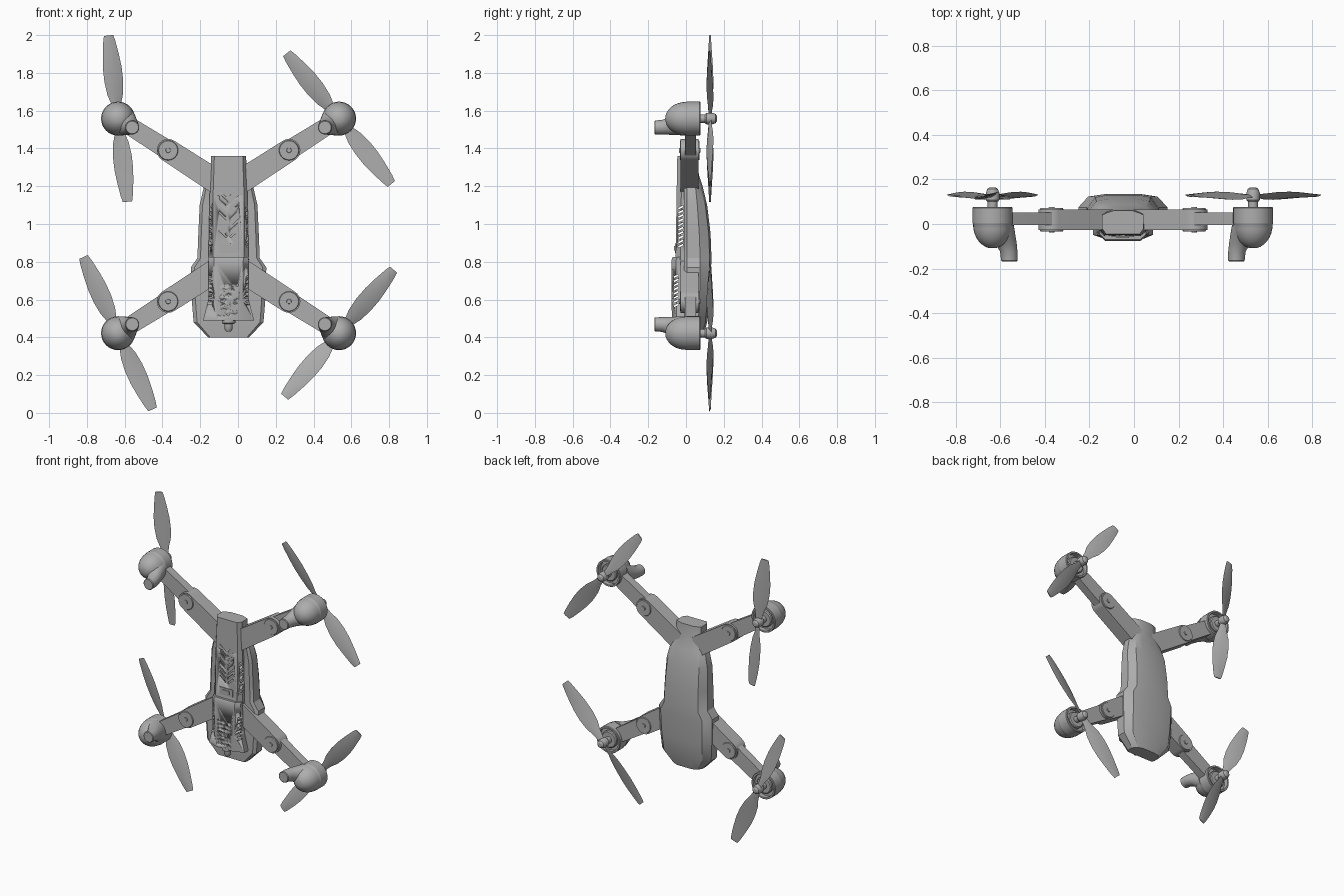
import bpy, bmesh
from math import sin, cos, pi, radians, atan2, hypot
from mathutils import Matrix, Vector

cube = bpy.data.objects.get("Cube")
if cube:
    bpy.data.objects.remove(cube)

CX = -0.05  # centre line of the airframe

grey = bpy.data.materials.new("matte grey")
grey.use_nodes = True
grey.diffuse_color = (0.42, 0.42, 0.42, 1)
grey.node_tree.nodes["Principled BSDF"].inputs["Base Color"].default_value = (0.42, 0.42, 0.42, 1)


def finish(name, bm):
    bmesh.ops.recalc_face_normals(bm, faces=bm.faces)
    me = bpy.data.meshes.new(name)
    bm.to_mesh(me)
    bm.free()
    me.materials.append(grey)
    me.shade_smooth()
    me.set_sharp_from_angle(angle=radians(32))
    ob = bpy.data.objects.new(name, me)
    bpy.context.collection.objects.link(ob)
    return ob


def loft(name, rings):
    """Skin a list of equal-length point rings and cap both ends."""
    bm = bmesh.new()
    rows = [[bm.verts.new(p) for p in ring] for ring in rings]
    n = len(rows[0])
    for a, b in zip(rows, rows[1:]):
        for i in range(n):
            j = (i + 1) % n
            bm.faces.new((a[i], a[j], b[j], b[i]))
    bm.faces.new(rows[0])
    bm.faces.new(rows[-1])
    return finish(name, bm)


def ring_y(x, z, r, y, n=32):
    return [(x + r * cos(2 * pi * i / n), y, z + r * sin(2 * pi * i / n)) for i in range(n)]


def lathe_y(name, x, z, profile, n=32):
    return loft(name, [ring_y(x, z, r, y, n) for r, y in profile])


def prism(name, outline, y0, y1):
    return loft(name, [[(x, y, z) for x, z in outline] for y in (y0, y1)])


def rect(x, z, w, h):
    return [(x - w, z - h), (x + w, z - h), (x + w, z + h), (x - w, z + h)]


# Back shell: faceted sections (z, half width, front y, side y, back y)
def shell_ring(z, w, y0, ys, yb):
    half = [(w * 0.9, y0), (w, y0 + 0.015), (w, ys), (w * 0.78, yb - 0.01), (w * 0.45, yb)]
    pts = half + [(-x, y) for x, y in reversed(half)]
    return [(CX + x, y, z) for x, y in pts]


loft("body_shell", [shell_ring(*s) for s in (
    (1.36, 0.093, -0.03, 0.04, 0.06),
    (1.26, 0.093, -0.03, 0.045, 0.068),
    (1.2, 0.13, -0.01, 0.05, 0.088),
    (1.1, 0.153, -0.01, 0.06, 0.112),
    (0.95, 0.16, -0.01, 0.07, 0.13),
    (0.82, 0.165, -0.01, 0.075, 0.135),
    (0.77, 0.2, -0.01, 0.075, 0.133),
    (0.6, 0.195, -0.01, 0.072, 0.124),
    (0.48, 0.185, -0.01, 0.065, 0.112),
    (0.4, 0.108, -0.005, 0.05, 0.09))])


# Belly spine: trapezoid sections (z, front half width, back half width, front y)
def spine_ring(z, wf, wb, yf):
    half = [(wf, yf), (wb, yf + 0.025), (wb, 0.0)]
    return [(CX + x, y, z) for x, y in half + [(-x, y) for x, y in reversed(half)]]


upper_spine = loft("upper_spine", [spine_ring(*s) for s in (
    (1.36, 0.075, 0.093, -0.046), (1.15, 0.082, 0.1, -0.05), (0.81, 0.082, 0.107, -0.055))])
lower_spine = loft("lower_spine", [spine_ring(*s) for s in (
    (0.825, 0.078, 0.105, -0.07), (0.81, 0.078, 0.105, -0.077),
    (0.6, 0.068, 0.107, -0.077), (0.49, 0.06, 0.135, -0.074))])


# Vents are cut into the spine parts
def cut(target, boxes):
    bm = bmesh.new()
    for centre, size, axis, angle in boxes:
        m = Matrix.Translation(centre) @ Matrix.Rotation(angle, 4, axis) @ Matrix.Diagonal((*size, 1))
        bmesh.ops.create_cube(bm, size=1, matrix=m)
    cutter = finish("vent_cutter", bm)
    cutter.hide_render = True
    mod = target.modifiers.new("vents", "BOOLEAN")
    mod.operation, mod.solver, mod.object = "DIFFERENCE", "EXACT", cutter
    graph = bpy.context.evaluated_depsgraph_get()
    me = bpy.data.meshes.new_from_object(target.evaluated_get(graph))
    target.modifiers.clear()
    target.data = me
    bpy.data.objects.remove(cutter)


side_slots = [((CX, -0.028, 0.885 + 0.0225 * i), (0.5, 0.028, 0.008), "X", 0.45) for i in range(10)]
chevrons = [((CX + s * 0.03, -0.06, 0.95 + 0.031 * i), (0.055, 0.03, 0.01), "Y", -s * 0.75)
            for i in range(8) for s in (-1, 1)]
cut(upper_spine, side_slots + chevrons)

low_slots = [((CX, -0.052, 0.57 + 0.022 * i), (0.5, 0.026, 0.008), "X", 0.45) for i in range(8)]
holes = [((CX + 0.023 * c, -0.08, 0.52 + 0.026 * r), (0.011, 0.02, 0.011), "Y", pi / 4)
         for c in range(-2, 3) for r in range(7)]
cut(lower_spine, low_slots + holes)

# Power button and camera below the spine
prism("button_frame", rect(CX, 0.872, 0.05, 0.025), -0.059, -0.05)
prism("power_button", rect(CX, 0.872, 0.028, 0.012), -0.063, -0.055)


def ring_z(r, z, n=24):
    return [(CX + r * cos(2 * pi * i / n), -0.04 + r * sin(2 * pi * i / n), z) for i in range(n)]


loft("camera", [ring_z(r, z) for r, z in (
    (0.036, 0.5), (0.036, 0.475), (0.022, 0.47), (0.022, 0.445), (0.014, 0.432))])


# Tapered bar, rounded at its start
def bar(x0, z0, x1, z1, r0, r1):
    a = atan2(z1 - z0, x1 - x0)
    arc = [(x0 + r0 * cos(a + pi / 2 + pi * i / 16), z0 + r0 * sin(a + pi / 2 + pi * i / 16))
           for i in range(17)]
    return arc + [(x1 + r1 * sin(a), z1 - r1 * cos(a)), (x1 - r1 * sin(a), z1 + r1 * cos(a))]


# Two-bladed propeller with pitched, lens-shaped sections
def propeller(name, x, z, angle, spin):
    for k in range(2):
        a = radians(angle) + k * pi
        along = Vector((cos(a), 0, sin(a)))
        across = Vector((-sin(a), 0, cos(a)))
        rings = []
        for r, w, pitch in ((0.01, 0.016, 20), (0.08, 0.029, 24), (0.13, 0.045, 22), (0.2, 0.053, 20),
                            (0.27, 0.052, 17), (0.34, 0.044, 14), (0.41, 0.033, 11), (0.443, 0.025, 9)):
            p = radians(pitch) * spin
            chord = across * cos(p) + Vector((0, sin(p), 0))
            normal = along.cross(chord)
            mid = Vector((x, 0.127, z)) + along * r
            rings.append([mid + chord * w * u + normal * t
                          for u, t in ((-1, 0), (-0.4, 0.004), (0.4, 0.004), (1, 0), (0.4, -0.003), (-0.4, -0.003))])
        loft(f"{name}_propeller_blade_{k + 1}", rings)


# Four folding arms with motor pods
for side, sx in (("left", 1), ("right", -1)):
    for level, sz, prop in (("upper", 1, {1: 128.7, -1: 96.5}), ("lower", -1, {1: 49.4, -1: 114.4})):
        name = f"{level}_{side}"
        jx, jz = CX + sx * 0.32, 0.99 + sz * 0.4
        px, pz = CX + sx * 0.585, 0.99 + sz * 0.568
        rx, rz = CX + sx * 0.06, 0.99 + sz * 0.232
        prism(name + "_inner_arm", bar(jx, jz, rx, rz, 0.06, 0.064), -0.028, 0.066)
        lathe_y(name + "_joint_cap", jx, jz, ((0.05, -0.033), (0.053, -0.028), (0.053, 0.066), (0.05, 0.071)))
        lathe_y(name + "_joint_screw", jx, jz, ((0.012, -0.038), (0.014, -0.03), (0.014, 0.07), (0.012, 0.076)), 16)
        prism(name + "_outer_arm", bar(jx, jz, px, pz, 0.052, 0.045), -0.004, 0.052)

        # Cup-shaped pod with a domed front and a recessed back
        dome = [(0.088 * sin(pi / 2 * i / 8), -0.11 * cos(pi / 2 * i / 8)) for i in range(1, 9)]
        lathe_y(name + "_motor_pod", px, pz, dome + [
            (0.09, 0.003), (0.09, 0.072), (0.087, 0.076), (0.077, 0.076), (0.077, 0.045)])
        lathe_y(name + "_motor", px, pz, ((0.056, 0.04), (0.056, 0.064), (0.05, 0.07), (0.022, 0.07), (0.022, 0.12)))
        lathe_y(name + "_hub", px, pz, ((0.024, 0.1), (0.03, 0.108), (0.03, 0.14), (0.024, 0.157), (0.012, 0.165)))

        # Landing foot leaning out of the pod towards the body
        loft(name + "_foot", [ring_y(px - sx * 0.075 * t, pz - sz * 0.047 * t, r, y) for t, r, y in (
            (1, 0.033, -0.168), (1, 0.037, -0.164), (0.97, 0.039, -0.125),
            (0.8, 0.048, -0.085), (0.5, 0.064, -0.045), (0.2, 0.08, -0.005))])
        propeller(name, px, pz, prop[sx], sx * sz)
